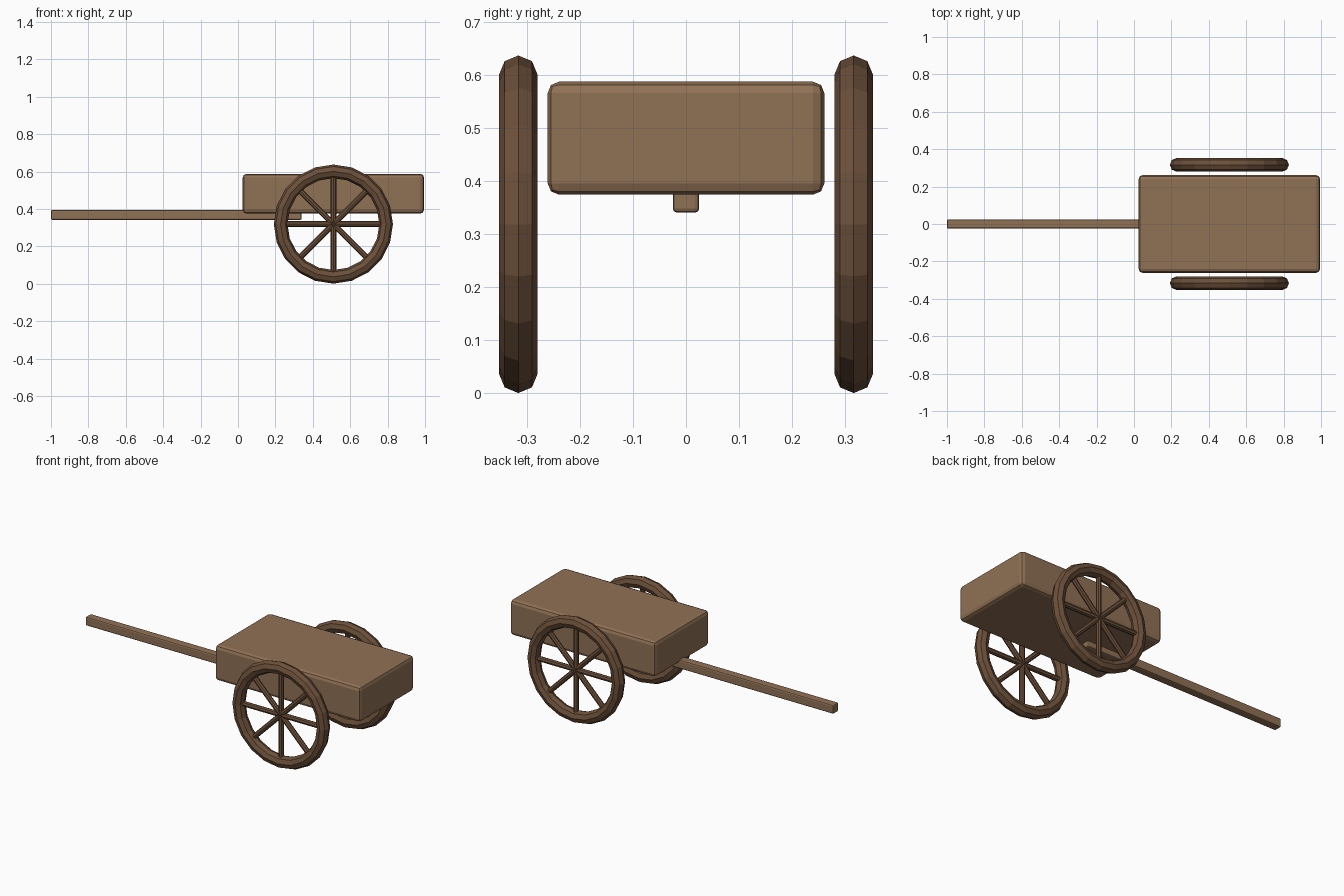
import bpy, bmesh, math
from mathutils import Matrix, Vector

if "Cube" in bpy.data.objects:
    bpy.data.objects.remove(bpy.data.objects["Cube"])


def material(name, rgb):
    m = bpy.data.materials.new(name)
    m.diffuse_color = (*rgb, 1)
    m.use_nodes = True
    m.node_tree.nodes["Principled BSDF"].inputs["Base Color"].default_value = m.diffuse_color
    return m


BODY_WOOD = material("body_wood", (0.28, 0.165, 0.09))
WHEEL_WOOD = material("wheel_wood", (0.15, 0.08, 0.042))


def make_object(name, bm, mat):
    bmesh.ops.recalc_face_normals(bm, faces=bm.faces)
    mesh = bpy.data.meshes.new(name)
    bm.to_mesh(mesh)
    bm.free()
    mesh.materials.append(mat)
    ob = bpy.data.objects.new(name, mesh)
    bpy.context.collection.objects.link(ob)
    return ob


def bevelled_box(name, lo, hi, width, mat):
    lo, hi = Vector(lo), Vector(hi)
    bm = bmesh.new()
    bmesh.ops.create_cube(bm, size=1, matrix=Matrix.Translation((lo + hi) / 2)
                          @ Matrix.Diagonal((*(hi - lo), 1)))
    ob = make_object(name, bm, mat)
    bev = ob.modifiers.new("soft_edges", 'BEVEL')
    bev.width, bev.segments = width, 2
    return ob


def wheel_rim(name, centre, major, minor, n=20, k=8):
    # faceted torus around the y axis
    bm = bmesh.new()
    rings = []
    for i in range(n):
        a = math.tau * i / n
        ring = []
        for j in range(k):
            b = math.tau * j / k
            r = major + minor * math.cos(b)
            ring.append(bm.verts.new(centre + Vector(
                (r * math.cos(a), minor * math.sin(b), r * math.sin(a)))))
        rings.append(ring)
    for i in range(n):
        p, q = rings[i], rings[(i + 1) % n]
        for j in range(k):
            bm.faces.new((p[j], p[(j + 1) % k], q[(j + 1) % k], q[j]))
    return make_object(name, bm, WHEEL_WOOD)


def wheel_spokes(name, centre, radius, thickness):
    # four bars crossing at the centre make eight spokes
    bm = bmesh.new()
    for i in range(4):
        bmesh.ops.create_cone(
            bm, cap_ends=True, segments=8, radius1=thickness, radius2=thickness,
            depth=2 * radius,
            matrix=Matrix.Translation(centre) @ Matrix.Rotation(i * math.pi / 4, 4, 'Y'))
    return make_object(name, bm, WHEEL_WOOD)


# Cart body and pull shaft
bevelled_box("cart_bed", (0.025, -0.261, 0.375), (0.995, 0.261, 0.588), 0.021, BODY_WOOD)
bevelled_box("pull_shaft", (-1.0, -0.025, 0.341), (0.34, 0.025, 0.395), 0.008, BODY_WOOD)

# Wheels
for side, y in (("near", -0.3165), ("far", 0.3165)):
    c = Vector((0.51, y, 0.319))
    wheel_rim(side + "_wheel_rim", c, 0.282, 0.0365)
    wheel_spokes(side + "_wheel_spokes", c, 0.27, 0.0155)
